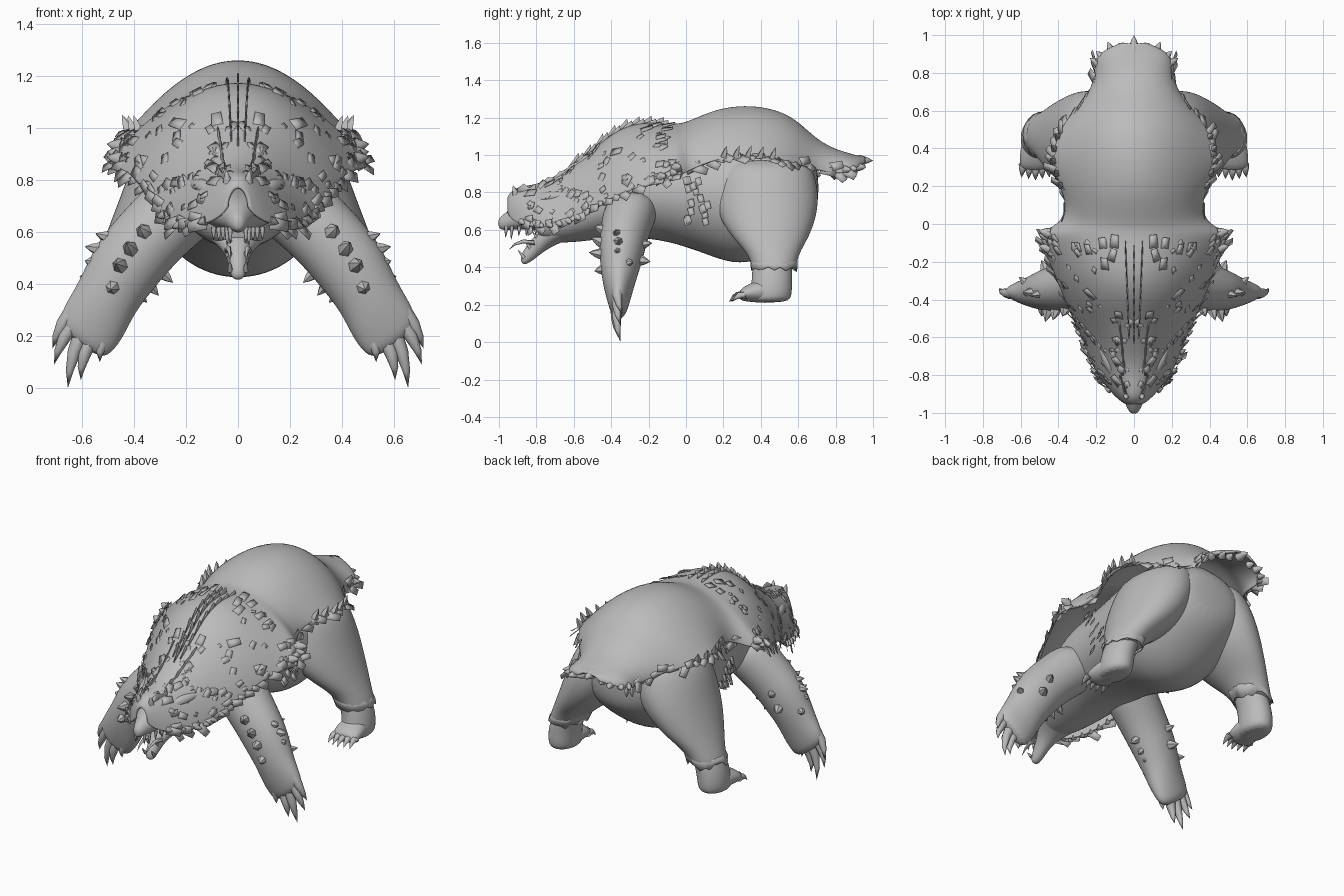
import bpy, bmesh, math, random
from mathutils import Vector as V, Matrix

if "Cube" in bpy.data.objects:
    bpy.data.objects.remove(bpy.data.objects["Cube"])

random.seed(4)
grey = bpy.data.materials.new("grey")
grey.diffuse_color = (0.5, 0.5, 0.5, 1)
grey.use_nodes = True
grey.node_tree.nodes["Principled BSDF"].inputs["Base Color"].default_value = grey.diffuse_color


def finish(name, bm, subdiv=0, thick=0, angle=60):
    if not thick:
        bmesh.ops.recalc_face_normals(bm, faces=bm.faces)
    me = bpy.data.meshes.new(name)
    bm.to_mesh(me)
    bm.free()
    me.materials.append(grey)
    ob = bpy.data.objects.new(name, me)
    bpy.context.collection.objects.link(ob)
    if subdiv:
        m = ob.modifiers.new("smooth", 'SUBSURF')
        m.levels = m.render_levels = subdiv
    if thick:
        m = ob.modifiers.new("thickness", 'SOLIDIFY')
        m.thickness, m.offset = thick, 0
    bpy.ops.object.select_all(action='DESELECT')
    ob.select_set(True)
    bpy.context.view_layer.objects.active = ob
    bpy.ops.object.shade_smooth_by_angle(angle=math.radians(angle))
    return ob


def loft(name, sections, n=14, subdiv=2):
    """Skin elliptical rings given as (centre, axis_a, axis_b)."""
    bm = bmesh.new()
    rings = []
    for c, a, b in sections:
        rings.append([bm.verts.new(V(c) + V(a) * math.cos(k * math.tau / n)
                                   + V(b) * math.sin(k * math.tau / n)) for k in range(n)])
    for r, q in zip(rings, rings[1:]):
        for k in range(n):
            bm.faces.new((r[k], r[(k + 1) % n], q[(k + 1) % n], q[k]))
    bm.faces.new(rings[0])
    bm.faces.new(rings[-1])
    return finish(name, bm, subdiv)


def spike(bm, base, tip, r, bend=(0, 0, 0), n=6):
    """Curved pointed cone added to bm."""
    base, tip, bend = V(base), V(tip), V(bend)
    d = (tip - base).normalized()
    a = d.orthogonal().normalized()
    b = d.cross(a)
    prev = None
    for t, s in ((0, 1), (0.35, 0.8), (0.7, 0.45)):
        c = base.lerp(tip, t) + bend * (4 * t * (1 - t))
        ring = [bm.verts.new(c + (a * math.cos(k * math.tau / n) + b * math.sin(k * math.tau / n)) * r * s)
                for k in range(n)]
        if prev:
            for k in range(n):
                bm.faces.new((prev[k], prev[(k + 1) % n], ring[(k + 1) % n], ring[k]))
        else:
            bm.faces.new(ring)
        prev = ring
    top = bm.verts.new(tip)
    for k in range(n):
        bm.faces.new((prev[k], prev[(k + 1) % n], top))


# Torso: y, bottom, top, half width
torso = [(-.80, .56, .68, .07), (-.74, .53, .74, .12), (-.6, .53, .82, .19), (-.45, .55, .92, .25),
         (-.3, .56, 1.03, .29), (-.1, .54, 1.06, .30), (.1, .47, 1.10, .33), (.25, .41, 1.14, .35),
         (.4, .43, 1.14, .35), (.55, .53, 1.09, .33), (.66, .63, 1.0, .25), (.71, .72, .93, .13)]
loft("torso", [((0, y, (b + t) / 2), (w, 0, 0), (0, 0, (t - b) / 2)) for y, b, t, w in torso], 20)

# Hide draped over head, back and tail: y, crest, edge, half width, arch power
hide = [(-.95, .77, .69, .04, 1), (-.92, .825, .64, .09, 1.2), (-.8, .835, .615, .19, 1.4),
        (-.7, .88, .62, .235, 1.5), (-.6, .95, .645, .27, 1.5), (-.5, 1.02, .70, .32, 1.5),
        (-.4, 1.11, .77, .36, 1.6), (-.3, 1.16, .815, .40, 1.7), (-.2, 1.175, .84, .44, 1.8),
        (-.1, 1.165, .86, .485, 1.9), (-.045, 1.165, .88, .49, 1.9), (0, 1.17, .91, .38, 1.5),
        (.1, 1.215, .955, .35, 1.4), (.2, 1.25, .985, .385, 1.8), (.35, 1.265, .99, .435, 2.3),
        (.5, 1.235, .975, .39, 2), (.6, 1.175, .95, .31, 1.5), (.7, 1.075, .92, .225, 1.2),
        (.8, 1.025, .90, .20, 1), (.87, 1.005, .91, .205, 1), (.92, .99, .94, .15, 1), (.955, .985, .96, .06, 1)]


def on_hide(y, t):
    """Point on the hide; t runs from -1 (edge) over 0 (crest) to 1 (edge)."""
    i = max(1, next((k for k, s in enumerate(hide) if s[0] >= y), len(hide) - 1))
    a, b = hide[i - 1], hide[i]
    f = (y - a[0]) / (b[0] - a[0])
    _, top, low, w, p = [m + (n - m) * f for m, n in zip(a, b)]
    ang = t * math.pi / 2
    return V((w * math.sin(ang), y, low + (top - low) * max(0, math.cos(ang)) ** p))


bm = bmesh.new()
N = 18
grid = [[bm.verts.new(on_hide(s[0], 2 * k / N - 1)) for k in range(N + 1)] for s in hide]
for r, q in zip(grid, grid[1:]):
    for k in range(N):
        bm.faces.new((r[k], r[k + 1], q[k + 1], q[k]))
finish("hide", bm, 2, 0.012)


def normal(y, t):
    u = on_hide(y, t + .02) - on_hide(y, t - .02)
    v = on_hide(y + .01, t) - on_hide(y - .01, t)
    n = u.cross(v).normalized()
    return n if n.z > 0 or n.x * t > 0 else -n


def tuft(bm, y, t, size, lift, turn):
    """Four-sided fur flake, turned about the normal, its rear end lifting off the hide."""
    p, n = on_hide(y, t), normal(y, t)
    along = Matrix.Rotation(turn, 3, n) @ (on_hide(y + .02, t) - p).normalized()
    side = n.cross(along).normalized() * size * .45
    tip = p + along * size * 1.4 + n * size * lift
    bm.faces.new([bm.verts.new(q) for q in (p - side, p + side, tip + side * .8, tip - side * .8)])


# Fur flakes: head and shoulders, and ragged along the edge
bm = bmesh.new()
for k in range(85):
    y, t, size = random.uniform(-.88, -.1), random.uniform(.08, .95), random.uniform(.025, .055)
    lift, turn = random.uniform(.1, .4), random.uniform(-.7, .7)
    for s in (-1, 1):
        tuft(bm, y, t * s, size, lift, turn * s)
for k in range(44):
    t, size, lift = random.uniform(.86, .98), random.uniform(.035, .06), random.uniform(.1, .5)
    for s in (-1, 1):
        tuft(bm, -.88 + k * .04, s * t, size, lift, s * random.uniform(-1, .4))
finish("fur_flakes", bm, 0, 0.002, 20)

# Saw-toothed plates along the spine
bm = bmesh.new()
for x in (-.03, 0, .03):
    for k in range(8):
        y = -.64 + k * .065 + abs(x) * .8
        p, q = on_hide(y, x * 2), on_hide(y + .075, x * 2)
        bm.faces.new([bm.verts.new(c) for c in (p, q - V((0, 0, .01)), q + V((0, -.01, .038 - abs(x) * .4)))])
finish("spine_plates", bm, 0, 0.006, 20)

# Twin crests along the forehead
for s in (-1, 1):
    bm = bmesh.new()
    rows = []
    for k in range(13):
        p = on_hide(-.9 + k * .032, s * (.16 if k > 3 else .25))
        h = .012 + .025 * (k % 2) * (1 - k / 16)
        rows.append([bm.verts.new(p + V((s * dx, 0, dz))) for dx, dz in ((.014, -.03), (0, h), (-.014, -.03))])
    for a, b in zip(rows, rows[1:]):
        for j in range(2):
            bm.faces.new((a[j], a[j + 1], b[j + 1], b[j]))
    finish("forehead_crest", bm, 0, 0.004, 25)

# Tail fringe and shoulder points
bm = bmesh.new()
spike(bm, (0, .92, .973), (0, 1.0, .97), .03)
for s in (-1, 1):
    for x, y, dx, dy in ((.07, .92, .01, .04), (.12, .915, .02, .05), (.17, .885, .03, .03), (.19, .85, .045, .03)):
        spike(bm, (s * x, y, .96 - x * .2), (s * (x + dx), y + dy, .96 - x * .2), .024)
    for y, z in ((-.13, .88), (-.07, .9), (-.05, .93)):
        spike(bm, (s * .45, y, z), (s * .505, y + .015, z + .01), .03)
    for k in range(5):
        p = on_hide(.2 + k * .065, s * .93)
        spike(bm, p, p + V((s * .02, .02, .06)), .02, (0, 0, 0), 4)
finish("fringe_points", bm)

# Head: snout, lower jaw, brows
loft("snout", [((0, y, z), (w, 0, 0), (0, 0, h)) for y, z, w, h in
               ((-1.005, .635, .018, .025), (-.975, .64, .038, .045), (-.92, .665, .06, .065),
                (-.82, .68, .12, .08), (-.7, .69, .17, .09), (-.6, .70, .19, .09))])
loft("lower_jaw", [((0, y, z), (w, 0, 0), (0, -.75 * h, .65 * h)) for y, z, w, h in
                   ((-.875, .42, .02, .012), (-.855, .45, .034, .035), (-.81, .50, .042, .045),
                    (-.76, .545, .065, .055), (-.68, .585, .12, .06), (-.58, .60, .15, .06))])
bm = bmesh.new()
for s in (-1, 1):
    for y, l in ((-.96, .04), (-.93, .05), (-.89, .03), (-.85, .03), (-.80, .025)):
        x = .03 + (y + .96) * .4
        spike(bm, (s * x, y, .62), (s * x, y - .005, .595 - l), .011)
    for y, z in ((-.865, .45), (-.83, .50), (-.79, .55)):
        spike(bm, (s * .03, y, z), (s * .032, y - .035, z + .045), .01)
    spike(bm, (s * .04, -.81, .53), (s * .03, -.95, .49), .014, (0, -.01, .025))
finish("teeth", bm)
for s in (-1, 1):
    loft("brow", [((s * x, y, z), (r, 0, 0), (0, 0, r)) for x, y, z, r in
                  ((.09, -.83, .75, .012), (.12, -.77, .77, .035), (.155, -.69, .78, .03), (.18, -.63, .79, .008))], 10)
    bm = bmesh.new()
    for k in range(7):
        p = on_hide(-.88 + k * .05, s * .93)
        spike(bm, p, p + V((s * .035, .015, -.01)), .02)
    spike(bm, (s * .04, -.91, .79), (s * .045, -.925, .84), .018)
    finish("cheek_spikes", bm)

for s in (-1, 1):
    # Front limb: centre x, y, z; half width across the limb; half depth
    arm = [(.16, -.28, .75, .16, .15), (.27, -.31, .65, .15, .145), (.37, -.335, .55, .145, .13),
           (.44, -.345, .46, .142, .12), (.495, -.355, .37, .128, .10), (.535, -.36, .29, .13, .08),
           (.575, -.36, .225, .13, .06), (.61, -.36, .165, .105, .04)]
    loft("front_limb", [((s * x, y, z), (s * .8 * w, 0, .6 * w), (0, d, 0)) for x, y, z, w, d in arm], 16)
    # Five long fingers ending in claws
    bm = bmesh.new()
    for bx, bz, tx, ty, tz in ((.635, .30, .715, -.34, .15), (.625, .26, .708, -.35, .09),
                               (.60, .215, .655, -.35, .0), (.565, .19, .605, -.365, .03),
                               (.50, .22, .532, -.38, .10)):
        spike(bm, (s * bx, -.365, bz), (s * tx, ty, tz), .032, (s * .012, -.012, 0), 8)
    finish("front_claws", bm)
    # Spikes on the forearm: base then tip
    bm = bmesh.new()
    for b, t in (((.47, -.36, .57), (.55, -.38, .595)), ((.51, -.36, .53), (.59, -.36, .545)),
                 ((.54, -.36, .48), (.59, -.37, .49)), ((.41, -.44, .53), (.43, -.51, .56)),
                 ((.45, -.44, .47), (.47, -.52, .48)), ((.48, -.43, .39), (.49, -.49, .38)),
                 ((.36, -.44, .6), (.38, -.49, .62)), ((.31, -.32, .46), (.25, -.33, .405)),
                 ((.36, -.33, .42), (.305, -.33, .355)), ((.40, -.34, .37), (.35, -.34, .33)),
                 ((.42, -.26, .52), (.45, -.18, .53)), ((.46, -.26, .44), (.49, -.19, .43)),
                 ((.55, -.33, .42), (.61, -.28, .43))):
        spike(bm, (s * b[0], b[1], b[2]), (s * t[0], t[1], t[2]), .034)
    finish("forearm_spikes", bm, 0, 0, 40)

    # Hind leg: centre x, y, z; half width; half depth
    leg = [(.18, .42, 1.0, .15, .22), (.20, .425, .92, .20, .26), (.23, .43, .80, .215, .285),
           (.275, .435, .68, .215, .27), (.345, .45, .57, .185, .215), (.42, .465, .49, .14, .15),
           (.465, .47, .43, .115, .125), (.475, .47, .40, .105, .115)]
    loft("hind_leg", [((s * x, y, z), (s * w, 0, -.15 * w), (0, d, 0)) for x, y, z, w, d in leg], 18)
    loft("ankle", [((s * x, y, z), (s * w, 0, 0), (0, d, 0)) for x, y, z, w, d in
                   ((.45, .465, .48, .09, .10), (.49, .46, .40, .09, .11), (.51, .46, .32, .09, .11),
                    (.515, .45, .25, .09, .12), (.515, .44, .21, .075, .11))])
    loft("hind_foot", [((s * x, y, z), (s * w, 0, 0), (0, 0, h)) for x, y, z, w, h in
                       ((.515, .52, .26, .06, .045), (.515, .42, .275, .085, .07), (.52, .34, .265, .09, .05),
                        (.525, .28, .25, .08, .03))])
    bm = bmesh.new()
    for k in range(5):
        x, y = .455 + k * .033, .30 + abs(k - 2) * .008
        spike(bm, (s * x, y, .25), (s * (x + (k - 2) * .004), y - .07, .215), .024, (0, 0, .015))
    finish("hind_claws", bm)
    # Ragged cuff above the foot
    bm = bmesh.new()
    n = 24
    up, dn = [], []
    for k in range(n):
        c, w = math.cos(k * math.tau / n), math.sin(k * math.tau / n)
        up.append(bm.verts.new((s * (.445 + .115 * c), .467 + .125 * w, .465 - .02 * c)))
        dn.append(bm.verts.new((s * (.48 + .108 * c), .472 + .122 * w, .395 + random.uniform(-.02, .02))))
    for k in range(n):
        bm.faces.new((up[k], up[(k + 1) % n], dn[(k + 1) % n], dn[k]))
    finish("leg_cuff", bm, 0, 0.004)

    # Loose fur hanging on the flank
    bm = bmesh.new()
    for k in range(16):
        y, z = random.uniform(-.02, .1), random.uniform(.66, .88)
        x = s * (.285 + .06 * math.sin((z - .6) * 5))
        bm.faces.new([bm.verts.new(q) for q in ((x, y, z), (x, y + .03, z + .01),
                                                (x + s * .02, y + .04, z - .03), (x + s * .02, y + .01, z - .04))])
    finish("flank_fur", bm, 0, 0.002, 20)
